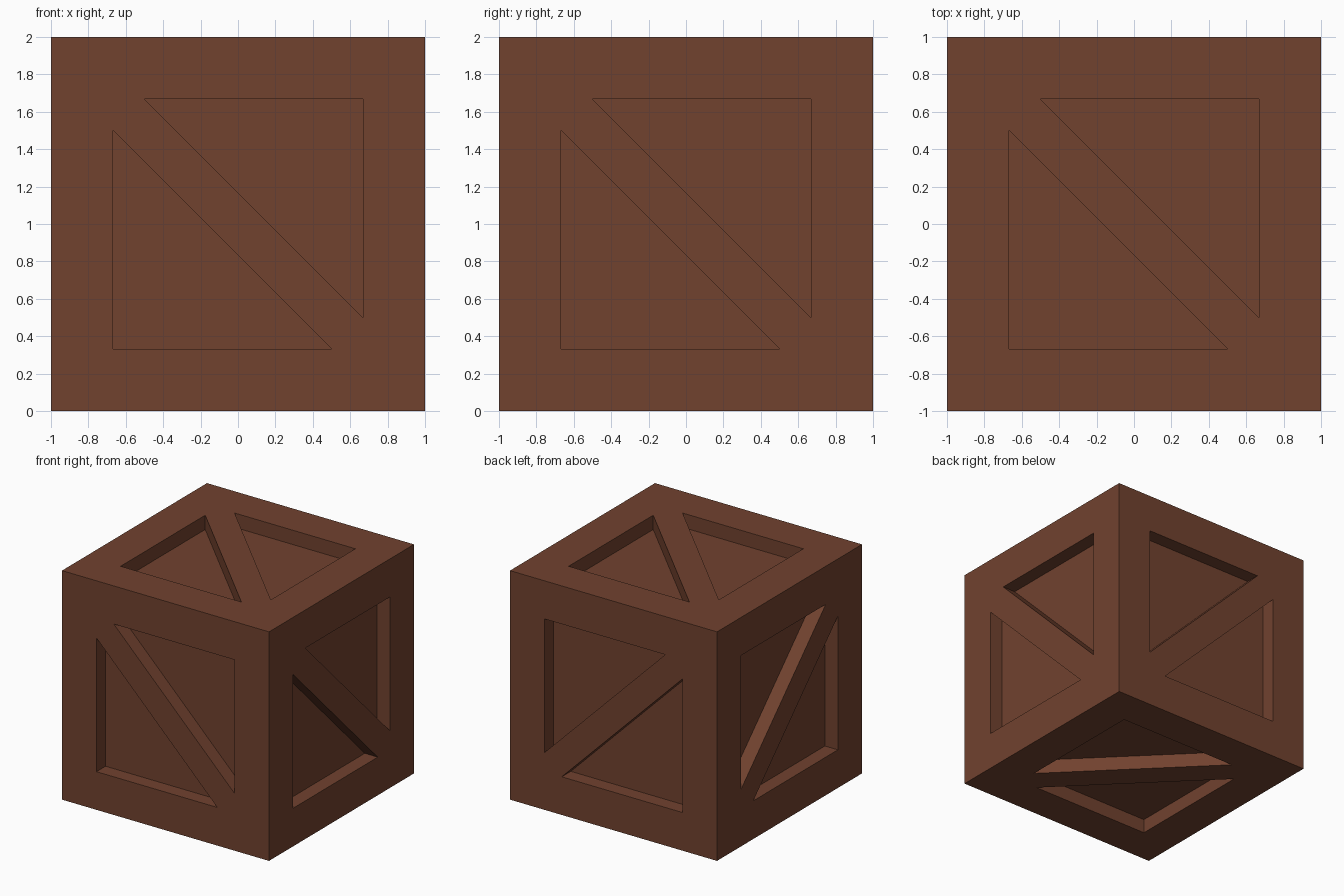
import bpy, bmesh
from mathutils import Vector

if "Cube" in bpy.data.objects:
    bpy.data.objects.remove(bpy.data.objects["Cube"])

EDGE = 0.667    # inner edge of the frame boards
TIP = 0.5       # where the diagonal brace meets the frame
DEPTH = 0.125   # recess depth

wood = bpy.data.materials.new("brown wood")
wood.diffuse_color = (0.165, 0.054, 0.028, 1)
wood.use_nodes = True
wood.node_tree.nodes["Principled BSDF"].inputs["Base Color"].default_value = wood.diffuse_color

# Solid crate block
bpy.ops.mesh.primitive_cube_add(size=2, location=(0, 0, 1))
crate = bpy.context.object
crate.name = "crate"
crate.data.materials.append(wood)

# Triangular cutters: two on each side of the brace, on all six faces
triangles = [[(-EDGE, -EDGE), (TIP, -EDGE), (-EDGE, TIP)],
             [(EDGE, EDGE), (-TIP, EDGE), (EDGE, -TIP)]]
bm = bmesh.new()
for axis in range(3):
    u, v = [i for i in range(3) if i != axis]
    for side in (-1, 1):
        for tri in triangles:
            verts, push = [], Vector()
            for a, b in tri:
                p = Vector()
                p[u], p[v], p[axis] = a, b, side * (1 - DEPTH)
                verts.append(bm.verts.new(p))
            push[axis] = side * (DEPTH + 0.2)
            face = bm.faces.new(verts)
            out = bmesh.ops.extrude_face_region(bm, geom=[face], use_keep_orig=True)
            moved = [g for g in out["geom"] if isinstance(g, bmesh.types.BMVert)]
            bmesh.ops.translate(bm, verts=moved, vec=push)
bmesh.ops.recalc_face_normals(bm, faces=bm.faces)
mesh = bpy.data.meshes.new("panel_cutter")
bm.to_mesh(mesh)
bm.free()
mesh.materials.append(wood)
cutter = bpy.data.objects.new("panel_cutter", mesh)
cutter.location.z = 1
cutter.hide_render = True
bpy.context.collection.objects.link(cutter)

# Carve the recesses, then drop the cutter
cut = crate.modifiers.new("recesses", 'BOOLEAN')
cut.operation = 'DIFFERENCE'
cut.solver = 'EXACT'
cut.object = cutter
bpy.context.view_layer.objects.active = crate
bpy.ops.object.modifier_apply(modifier=cut.name)
bpy.data.objects.remove(cutter)
